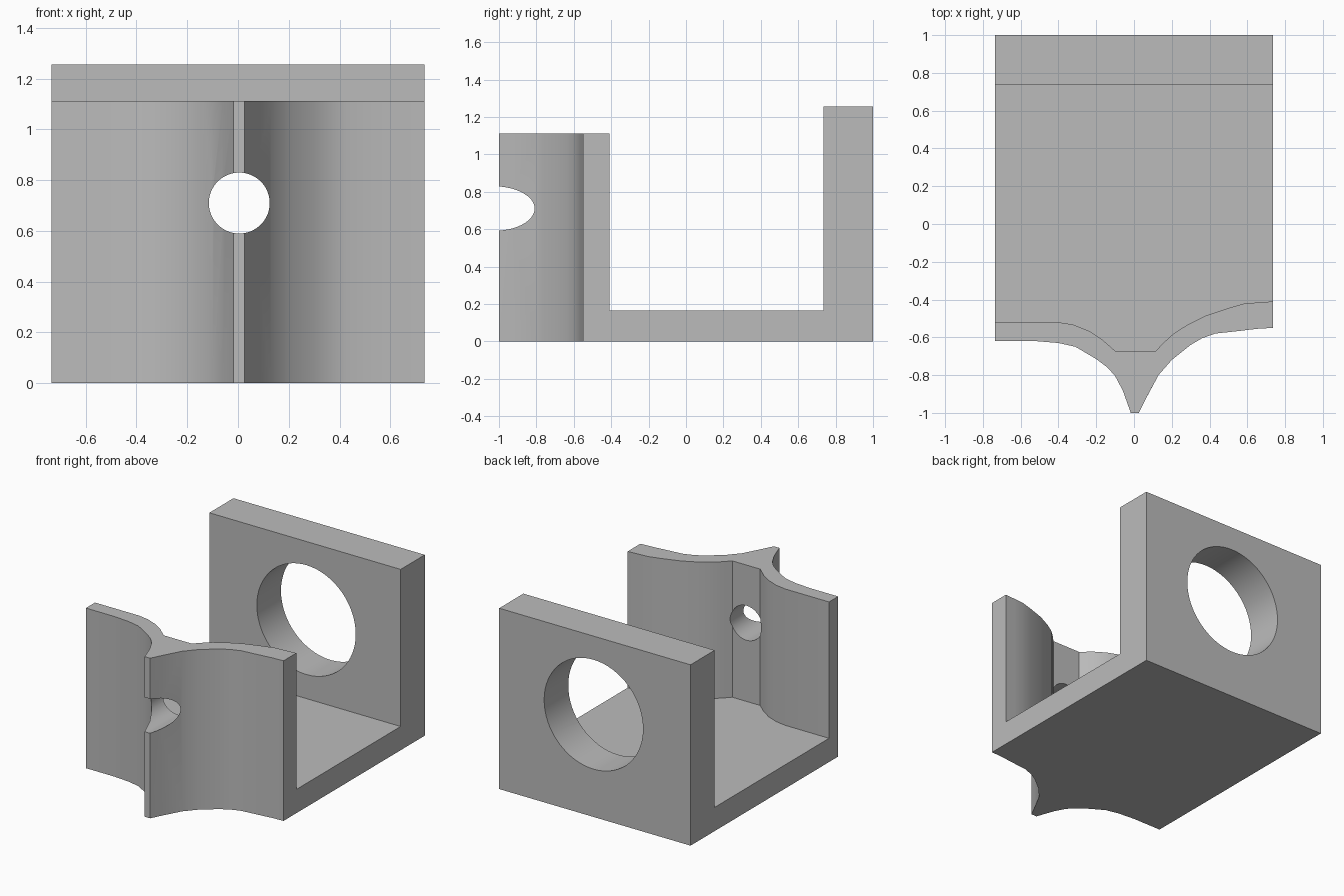
import bpy, bmesh, math
from mathutils import Matrix

cube = bpy.data.objects.get("Cube")
if cube:
    bpy.data.objects.remove(cube, do_unlink=True)

grey = bpy.data.materials.new("plain grey")
grey.use_nodes = True
colour = (0.5, 0.5, 0.5, 1)
grey.diffuse_color = colour
grey.node_tree.nodes["Principled BSDF"].inputs["Base Color"].default_value = colour

HALF, BACK, WALL = 0.735, 1.0, 0.735
FLOOR, FRONT_TOP, BACK_TOP = 0.165, 1.112, 1.256


def add_object(name, bm):
    bmesh.ops.recalc_face_normals(bm, faces=bm.faces)
    mesh = bpy.data.meshes.new(name)
    bm.to_mesh(mesh)
    bm.free()
    mesh.materials.append(grey)
    obj = bpy.data.objects.new(name, mesh)
    bpy.context.collection.objects.link(obj)
    return obj


def prism(name, outline, bottom, top):
    """Extrude a plan outline upward."""
    bm = bmesh.new()
    face = bm.faces.new([bm.verts.new((x, y, bottom)) for x, y in outline])
    grown = bmesh.ops.extrude_face_region(bm, geom=[face])["geom"]
    bmesh.ops.translate(bm, vec=(0, 0, top - bottom),
                        verts=[v for v in grown if isinstance(v, bmesh.types.BMVert)])
    return add_object(name, bm)


def bore(name, x, y, z, radius, length):
    """Cylinder lying along y."""
    bm = bmesh.new()
    bmesh.ops.create_cone(bm, cap_ends=True, segments=64, radius1=radius,
                          radius2=radius, depth=length,
                          matrix=Matrix.Translation((x, y, z)) @ Matrix.Rotation(math.pi / 2, 4, "X"))
    return add_object(name, bm)


# Curved front with its narrow nose, and the hollow behind it
outer = [(-HALF, -0.62), (-0.52, -0.62), (-0.4, -0.63), (-0.31, -0.65),
         (-0.2, -0.715), (-0.14, -0.76), (-0.1, -0.805), (-0.06, -0.88),
         (-0.017, -1), (0.025, -1), (0.06, -0.93), (0.13, -0.8), (0.2, -0.72),
         (0.3, -0.64), (0.36, -0.605), (0.43, -0.58), (0.55, -0.567),
         (0.65, -0.555), (HALF, -0.55)]
inner = [(-0.9, -0.52), (-0.4, -0.52), (-0.32, -0.533), (-0.24, -0.565),
         (-0.17, -0.61), (-0.1, -0.672), (0.115, -0.672), (0.16, -0.625),
         (0.21, -0.58), (0.28, -0.535), (0.38, -0.485), (0.5, -0.445),
         (0.58, -0.422), (0.66, -0.415), (HALF, -0.41), (0.9, -0.41)]

bracket = prism("bracket", outer + [(HALF, BACK), (-HALF, BACK)], 0, BACK_TOP)
cutters = [
    prism("front_height_cutter", [(-1, -1.2), (1, -1.2), (1, 0.3), (-1, 0.3)], FRONT_TOP, 1.5),
    prism("hollow_cutter", inner + [(0.9, WALL), (-0.9, WALL)], FLOOR, 1.6),
    bore("small_hole_cutter", 0.005, -0.8, 0.71, 0.12, 0.8),
    bore("large_hole_cutter", 0.01, 0.9, 0.712, 0.38, 0.6),
]

# Cut the hollow and both holes
bpy.context.view_layer.objects.active = bracket
for cutter in cutters:
    cutter.hide_render = True
    cut = bracket.modifiers.new(cutter.name, "BOOLEAN")
    cut.operation = "DIFFERENCE"
    cut.solver = "EXACT"
    cut.object = cutter
    bpy.ops.object.modifier_apply(modifier=cut.name)
    bpy.data.objects.remove(cutter, do_unlink=True)

# Smooth curves, crisp corners
bpy.ops.object.select_all(action="DESELECT")
bracket.select_set(True)
bpy.ops.object.shade_smooth_by_angle(angle=math.radians(28))
